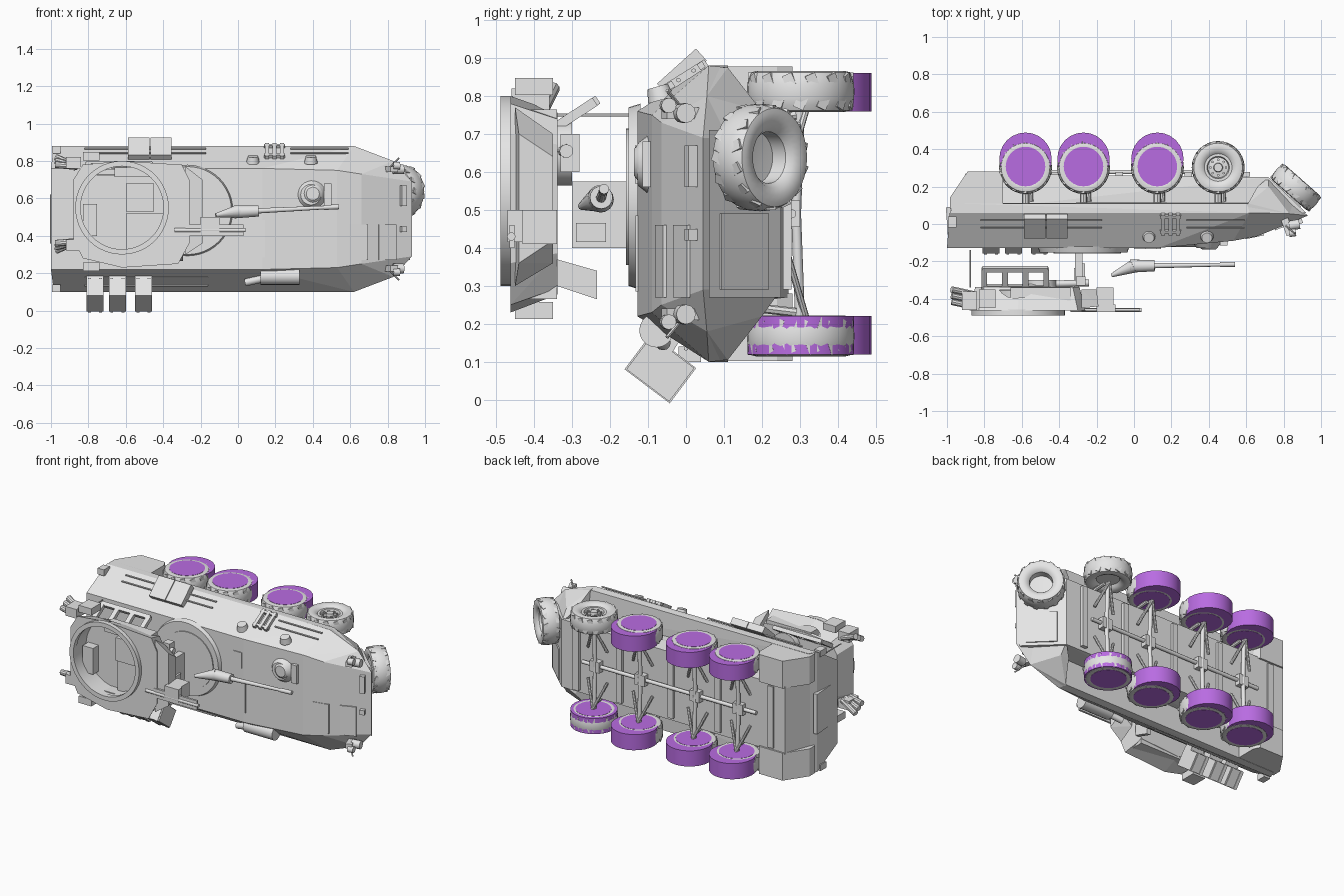
import bpy, bmesh, math
from mathutils import Vector, Matrix

# Vehicle lies on its side: nose +x, roof -y, wheels +y, width along z
MID = 0.49


def material(name, rgb):
    m = bpy.data.materials.new(name)
    m.diffuse_color = (*rgb, 1)
    return m


GREY = material("light grey", (0.79, 0.79, 0.79))
PURPLE = material("purple", (0.485, 0.15, 0.76))


def finish(name, bm, mat=GREY, smooth=False):
    bmesh.ops.recalc_face_normals(bm, faces=bm.faces)
    me = bpy.data.meshes.new(name)
    bm.to_mesh(me)
    bm.free()
    me.materials.append(mat)
    ob = bpy.data.objects.new(name, me)
    bpy.context.collection.objects.link(ob)
    if smooth:
        bpy.context.view_layer.objects.active = ob
        ob.select_set(True)
        bpy.ops.object.shade_smooth_by_angle(angle=math.radians(35))
        ob.select_set(False)
    return ob


def hull(name, pts):
    bm = bmesh.new()
    for p in pts:
        bm.verts.new(p)
    r = bmesh.ops.convex_hull(bm, input=bm.verts)
    bmesh.ops.delete(bm, geom=list({v for v in r["geom_interior"] if isinstance(v, bmesh.types.BMVert)}), context='VERTS')
    bmesh.ops.dissolve_limit(bm, angle_limit=0.01, verts=bm.verts, edges=bm.edges)
    return finish(name, bm)


def box(name, x, y, z, rx=0, rz=0):
    """Box from (min, max) ranges, turned about its centre."""
    c = Vector([(a + b) / 2 for a, b in (x, y, z)])
    s = [b - a for a, b in (x, y, z)]
    m = Matrix.Translation(c) @ Matrix.Rotation(math.radians(rz), 4, 'Z') @ Matrix.Rotation(math.radians(rx), 4, 'X')
    bm = bmesh.new()
    bmesh.ops.create_cube(bm, size=1, matrix=m @ Matrix.Diagonal((*s, 1)))
    return finish(name, bm)


def rod(name, a, b, r, r2=None, n=12, mat=GREY):
    a, b = Vector(a), Vector(b)
    d = b - a
    bm = bmesh.new()
    bmesh.ops.create_cone(bm, cap_ends=True, segments=n, radius1=r, radius2=r if r2 is None else r2, depth=d.length,
                          matrix=Matrix.Translation((a + b) / 2) @ d.to_track_quat('Z', 'Y').to_matrix().to_4x4())
    return finish(name, bm, mat, True)


def lathe(name, profile, centre, axis, n=32, lugs=0):
    bm = bmesh.new()
    vs = [bm.verts.new((r, 0, h)) for r, h in profile]
    es = [bm.edges.new(p) for p in zip(vs, vs[1:])]
    bmesh.ops.spin(bm, geom=vs + es, cent=(0, 0, 0), axis=(0, 0, 1), angle=2 * math.pi, steps=n)
    bmesh.ops.remove_doubles(bm, verts=bm.verts, dist=0.0002)
    for i in range(lugs):  # shallow shoulder tread blocks
        s = 1 if i % 2 else -1
        m = (Matrix.Rotation(2 * math.pi * i / lugs, 4, 'Z') @ Matrix.Translation((0.130, 0, 0.029 * s))
             @ Matrix.Rotation(0.4 * s, 4, 'X') @ Matrix.Diagonal((0.0175, 0.028, 0.034, 1)))
        bmesh.ops.create_cube(bm, size=1, matrix=m)
    bmesh.ops.transform(bm, verts=bm.verts, matrix=Matrix.Translation(centre) @ Vector(axis).to_track_quat('Z', 'Y').to_matrix().to_4x4())
    return finish(name, bm, GREY, True)


TYRE = [(0.068, -0.03), (0.08, -0.045), (0.1, -0.053), (0.118, -0.0535), (0.130, -0.0505), (0.1365, -0.036), (0.1405, -0.02),
        (0.1415, 0), (0.1405, 0.02), (0.1365, 0.036), (0.130, 0.0505), (0.118, 0.0535), (0.1, 0.053), (0.08, 0.045), (0.068, 0.03), (0.068, -0.03)]
HUB = [(0, 0.042), (0.022, 0.042), (0.025, 0.025), (0.055, 0.02), (0.06, 0.038), (0.074, 0.038), (0.074, -0.03), (0, -0.03)]


# Hull: upper body, lower tub, fenders
def both(*pts):
    return [(x, y, MID + s * w) for x, y, w in pts for s in (1, -1)]


hull("upper_hull", both((-1, -0.128, 0.27), (0.13, -0.128, 0.27), (0.53, -0.09, 0.26), (0.66, -0.065, 0.24),
                        (-0.985, 0.06, 0.39), (0.62, 0.06, 0.39), (0.83, 0.055, 0.31), (0.93, 0.045, 0.2),
                        (-0.96, 0.11, 0.39), (0.6, 0.11, 0.385), (0.84, 0.12, 0.2)))
hull("lower_tub", both((-0.98, 0.06, 0.25), (-0.9, 0.27, 0.22), (0.72, 0.25, 0.22), (0.92, 0.06, 0.22)))
for s in (1, -1):
    a, b = MID + s * 0.21, MID + s * 0.388
    hull("rear_fender", [(x, y, z) for x, y in ((-0.985, 0.08), (-0.985, 0.14), (-0.89, 0.28), (-0.72, 0.28), (-0.7, 0.24), (-0.7, 0.08)) for z in (a, b)])
    hull("front_fender", [(x, y, MID + s * w) for x, y, w in (
        (0.61, 0.06, 0.388), (0.61, 0.11, 0.385), (0.83, 0.055, 0.31), (0.72, 0.2, 0.27), (0.72, 0.25, 0.2),
        (0.66, 0.2, 0.27), (0.88, 0.08, 0.2), (0.61, 0.1, 0.2))])

# Wheels, with offset purple stand-ins
for s in (1, -1):
    zc = MID + s * 0.322
    for i, x in enumerate((-0.58, -0.27, 0.125, 0.45)):
        lathe("tyre", TYRE, (x, 0.302, zc), (0, 0, s), lugs=28)
        if i == 3 and s == 1:
            lathe("hub", HUB, (x, 0.302, zc), (0, 0, s))
            for k in range(8):
                t = k * math.pi / 4
                px, py = x + 0.042 * math.cos(t), 0.302 + 0.042 * math.sin(t)
                rod("wheel_nut", (px, py, zc), (px, py, zc + 0.034), 0.007, n=6)
        else:
            cy = 0.302 if i == 3 else 0.349
            rod("wheel_block", (x, cy, zc - s * 0.0528), (x, cy, zc + s * 0.049), 0.14, n=24, mat=PURPLE)
            rod("wheel_disc", (x, 0.307, zc - s * 0.0545), (x, 0.307, zc + s * 0.0545), 0.106, n=24, mat=PURPLE)
        # Suspension arms and axle
        zi = MID + s * 0.27
        rod("axle", (x, 0.29, MID), (x, 0.3, zi), 0.013)
        for dx in (-0.07, 0.07):
            rod("suspension_arm", (x + dx, 0.265, MID + s * 0.1), (x, 0.315, zi), 0.009, n=8)
        rod("shock_strut", (x + 0.03, 0.12, MID + s * 0.24), (x + 0.02, 0.29, zi - s * 0.01), 0.012, n=8)
        rod("lower_bracket", (x, 0.1, MID + s * 0.3), (x, 0.17, MID + s * 0.3), 0.02, n=8)

# Underside ribs and drive line
for x in (-0.8, -0.42, -0.08, 0.29, 0.6):
    box("floor_rib", (x - 0.02, x + 0.02), (0.255, 0.278), (MID - 0.2, MID + 0.2))
rod("drive_shaft", (-0.7, 0.278, MID), (0.55, 0.278, MID), 0.012)
for x in (-0.58, -0.27, 0.125, 0.45):
    box("gear_case", (x - 0.035, x + 0.035), (0.26, 0.3), (MID - 0.035, MID + 0.035))

# Spare wheel on the lower nose plate
spare_axis = Vector((0.66, 0.75, 0))
lathe("spare_tyre", TYRE, (0.865, 0.195, 0.638), spare_axis, lugs=28)
lathe("spare_hub", [(0, -0.02), (0.03, -0.02), (0.074, -0.015), (0.074, -0.04), (0, -0.04)], (0.865, 0.195, 0.638), spare_axis)
box("nose_hatch", (0.735, 0.915), (0.147, 0.158), (0.29, 0.49), rz=-44)

# Roof details
rod("roof_ring", (-0.27, -0.12, 0.535), (-0.27, -0.152, 0.535), 0.245, 0.235, n=48)
rod("roof_ring_lid", (-0.25, -0.15, 0.535), (-0.25, -0.158, 0.535), 0.18, n=40)
box("engine_panel", (0, 0.145), (-0.133, -0.12), (0.285, 0.485))
box("hatch_frame", (0.06, 0.12), (-0.134, -0.12), (0.57, 0.67))
rod("driver_hatch", (0.39, -0.09, 0.62), (0.39, -0.128, 0.62), 0.085, 0.055, n=24)
rod("driver_lid", (0.4, -0.125, 0.625), (0.4, -0.137, 0.625), 0.05, 0.035, n=20)
box("driver_vision_block", (0.46, 0.5), (-0.115, -0.09), (0.56, 0.68))
for x, y, w, t in ((0.645, -0.067, 0.05, 12), (0.8, -0.012, 0.05, 21)):
    box("nose_panel", (x - w, x + w), (y - 0.004, y + 0.005), (0.27, 0.46), rz=t)
for z in (0.225, 0.755):
    o = 1 if z > MID else -1
    rod("headlight", (0.83, -0.01, z), (0.885, 0.0, z), 0.026)
    rod("second_light", (0.83, -0.05, z + o * 0.02), (0.865, -0.045, z + o * 0.02), 0.02)
    box("light_bracket", (0.8, 0.84), (-0.06, 0.03), (z - 0.015, z + 0.015), rz=20)
    rod("mirror_stalk", (0.8, 0.0, z), (0.86, -0.05, z + o * 0.06), 0.005, n=6)
for z0, z1 in ((0.56, 0.67), (0.42, 0.45)):
    box("tow_bracket", (0.87, 0.9), (0.0, 0.03), (z0, z1), rz=20)

# Side stowage: tilted boxes, rails, racks, exhaust
for x in (-0.53, -0.412):
    box("upper_side_box", (x - 0.057, x + 0.057), (-0.08, 0.058), (0.842, 0.884), rx=42)
for x in (-0.765, -0.645, -0.505):
    box("lower_side_box", (x - 0.046, x + 0.046), (-0.138, 0.003), (0.027, 0.137), rx=-37)
    box("lower_box_mount", (x - 0.046, x + 0.046), (-0.085, -0.02), (0.12, 0.2), rx=-32)
    for dx in (-0.03, 0.03):
        box("box_strap", (x + dx - 0.008, x + dx + 0.008), (-0.142, 0.007), (0.024, 0.14), rx=-37)
for x0, x1 in ((-0.82, -0.17), (0.28, 0.59)):
    for y, z in ((-0.02, 0.842), (0.02, 0.867)):
        rod("upper_rail", (x0, y, z), (x1, y, z), 0.006, n=6)
for y, z in ((-0.1, 0.21), (-0.06, 0.18), (0.0, 0.135)):
    rod("lower_rail", (-0.82, y, z), (-0.16, y, z), 0.006, n=6)
for x in (0.155, 0.195, 0.235):
    box("rack_slat", (x - 0.01, x + 0.01), (-0.065, 0.065), (0.838, 0.864), rx=32)
for y, z in ((-0.04, 0.833), (0.04, 0.885)):
    box("rack_bar", (0.14, 0.25), (y - 0.008, y + 0.008), (z - 0.014, z + 0.004), rx=32)
rod("muffler", (0.12, -0.078, 0.183), (0.33, -0.078, 0.183), 0.045, n=20)
rod("exhaust_pipe", (0.04, -0.06, 0.15), (0.13, -0.075, 0.17), 0.02)
for x in (0.08, 0.39):
    rod("side_port", (x, -0.065, 0.79), (x, -0.075, 0.825), 0.036, 0.028, n=16)
for z in (0.12, 0.86):
    box("rear_lamp", (-0.995, -0.95), (-0.02, 0.04), (z - 0.02, z + 0.02))
box("rear_door", (-1.0, -0.975), (-0.08, 0.09), (0.36, 0.62), rz=4)

# Separate overturned turret, open ring facing -y
TC = (-0.62, 0.55)
plan = ((-0.88, 0.70), (-0.83, 0.78), (-0.62, 0.80), (-0.30, 0.78), (-0.26, 0.70), (-0.26, 0.36), (-0.32, 0.25), (-0.62, 0.23), (-0.83, 0.28), (-0.88, 0.38))
pts = [(x, -0.462, z) for x, z in plan]
pts += [(-0.57 + (x + 0.57) * 0.9, -0.338, 0.525 + (z - 0.525) * 0.84) for x, z in plan]
body = hull("turret_body", pts)
cut = rod("turret_cutter", (TC[0], -0.6, TC[1]), (TC[0], -0.352, TC[1]), 0.226, n=48)
cut.hide_render = True
cut.hide_viewport = True
mod = body.modifiers.new("opening", 'BOOLEAN')
mod.object, mod.operation, mod.solver = cut, 'DIFFERENCE', 'EXACT'
lathe("turret_ring", [(0.222, -0.02), (0.25, -0.02), (0.25, 0.012), (0.222, 0.012), (0.222, -0.02)], (TC[0], -0.476, TC[1]), (0, -1, 0), n=48)
box("turret_seat", (-0.83, -0.755), (-0.41, -0.352), (0.40, 0.57))
box("turret_inner_box", (-0.6, -0.45), (-0.40, -0.352), (0.53, 0.68))
box("turret_inner_tray", (-0.6, -0.38), (-0.38, -0.352), (0.33, 0.52))
hull("turret_front", [(x, y, z) for x, y, z0, z1 in ((-0.28, -0.45, 0.3, 0.77), (-0.28, -0.35, 0.36, 0.7), (-0.19, -0.44, 0.36, 0.7), (-0.2, -0.35, 0.42, 0.64)) for z in (z0, z1)])
box("gun_cradle", (-0.2, -0.11), (-0.43, -0.34), (0.41, 0.5))
box("front_shelf", (-0.28, 0.03), (-0.465, -0.452), (0.40, 0.46))
rod("coaxial_gun", (-0.34, -0.46, 0.43), (0.04, -0.46, 0.43), 0.011)
box("coaxial_receiver", (-0.2, -0.1), (-0.47, -0.43), (0.415, 0.5))

# Window frames along the turret roof, and a front window panel
for x in (-0.80, -0.69, -0.58, -0.47):
    box("window_post", (x - 0.015, x + 0.015), (-0.35, -0.23), (0.74, 0.765), rx=33)
for dy in (-0.047, 0.047):
    z = 0.753 + dy * math.tan(math.radians(33))
    box("window_bar", (-0.81, -0.46), (-0.29 + dy - 0.013, -0.29 + dy + 0.013), (z - 0.012, z + 0.012), rx=33)
hull("front_window_panel", [(x, y, z) for y, z in ((-0.34, 0.37), (-0.235, 0.34), (-0.235, 0.265), (-0.34, 0.30)) for x in (-0.32, -0.295)])
box("upper_sight_box", (-0.66, -0.34), (-0.43, -0.34), (0.715, 0.765))
box("lower_sight_box", (-0.66, -0.34), (-0.43, -0.34), (0.265, 0.33))
rod("commander_hatch", (-0.5, -0.34, 0.65), (-0.5, -0.3, 0.65), 0.085, n=24)
rod("sight_tube", (-0.42, -0.32, 0.655), (-0.24, -0.315, 0.655), 0.018)
box("rear_sight_plate", (-0.315, -0.275), (-0.3, -0.155), (0.4, 0.575))
box("sight_control", (-0.28, -0.262), (-0.29, -0.21), (0.415, 0.465))
box("sight_head", (-0.31, -0.26), (-0.33, -0.28), (0.6, 0.7))
rod("antenna", (-0.875, -0.34, 0.75), (-0.875, -0.14, 0.75), 0.004, n=6)

# Smoke launcher clusters
for s, zc in ((1, 0.79), (-1, 0.35)):
    for k in range(3):
        a = (-0.86, -0.375 - 0.033 * k, zc - s * 0.02)
        rod("smoke_tube", a, (-0.975, -0.35 - 0.033 * k, zc + s * (0.03 - 0.02 * k)), 0.018, n=10)
    box("smoke_mount", (-0.92, -0.84), (-0.46, -0.36), (zc - 0.03, zc + 0.03))
for z in (0.235, 0.825):
    box("turret_side_launcher", (-0.83, -0.74), (-0.45, -0.35), (z - 0.022, z + 0.022))

# Detached gun
rod("gun_breech", (-0.12, -0.275, 0.51), (0.0, -0.225, 0.53), 0.01, 0.036, n=16)
rod("gun_sleeve", (-0.02, -0.225, 0.528), (0.11, -0.223, 0.533), 0.035, 0.03, n=16)
rod("gun_barrel", (0.1, -0.223, 0.533), (0.54, -0.216, 0.555), 0.014, 0.009)
rod("muzzle", (0.46, -0.217, 0.551), (0.54, -0.216, 0.555), 0.013)
